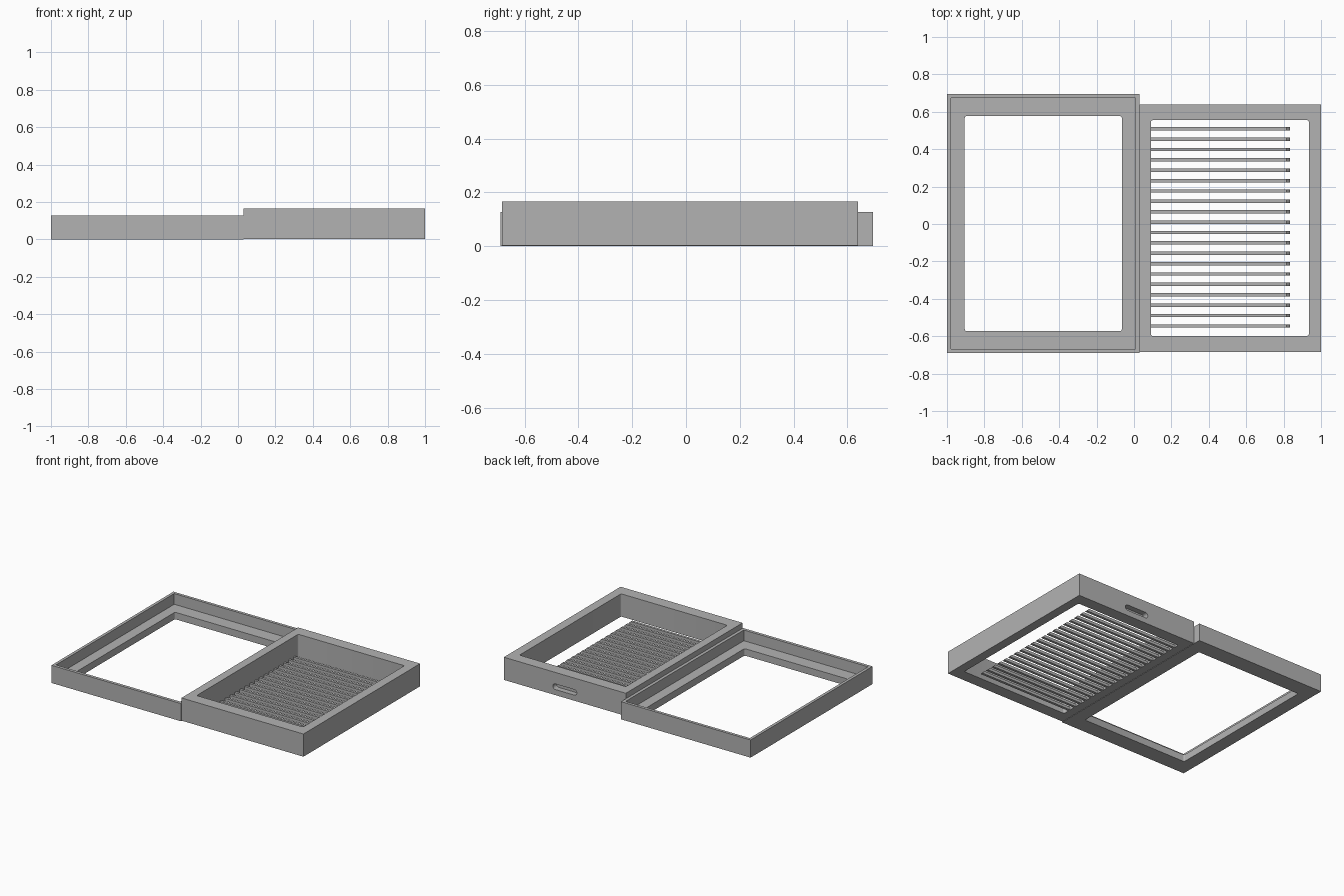
import bpy, bmesh, math

if "Cube" in bpy.data.objects:
    bpy.data.objects.remove(bpy.data.objects["Cube"])

grey = bpy.data.materials.new("plain grey")
grey.diffuse_color = (0.45, 0.45, 0.45, 1)
grey.use_nodes = True
grey.node_tree.nodes["Principled BSDF"].inputs["Base Color"].default_value = grey.diffuse_color


def prism(name, outline, start, end, place):
    """Extrude a 2D outline from start to end; place maps (u, v, w) to xyz."""
    bm = bmesh.new()
    a = [bm.verts.new(place(u, v, start)) for u, v in outline]
    b = [bm.verts.new(place(u, v, end)) for u, v in outline]
    bm.faces.new(a)
    bm.faces.new(b)
    for i in range(len(a)):
        j = (i + 1) % len(a)
        bm.faces.new((a[i], a[j], b[j], b[i]))
    bmesh.ops.recalc_face_normals(bm, faces=bm.faces)
    mesh = bpy.data.meshes.new(name)
    bm.to_mesh(mesh)
    bm.free()
    mesh.materials.append(grey)
    obj = bpy.data.objects.new(name, mesh)
    bpy.context.collection.objects.link(obj)
    return obj


def rect(u0, u1, v0, v1, r=0, steps=4):
    """Rectangle outline, with rounded corners when r is above zero."""
    if r == 0:
        return [(u0, v0), (u1, v0), (u1, v1), (u0, v1)]
    pts = []
    corners = [(u1 - r, v1 - r), (u0 + r, v1 - r), (u0 + r, v0 + r), (u1 - r, v0 + r)]
    for k, (cu, cv) in enumerate(corners):
        for i in range(steps + 1):
            t = math.pi / 2 * (k + i / steps)
            pts.append((cu + r * math.cos(t), cv + r * math.sin(t)))
    return pts


def cut(obj, cutter):
    """Subtract the cutter and remove it."""
    mod = obj.modifiers.new("cut", 'BOOLEAN')
    mod.object = cutter
    mod.solver = 'EXACT'
    bpy.context.view_layer.objects.active = obj
    bpy.ops.object.modifier_apply(modifier=mod.name)
    bpy.data.objects.remove(cutter)


def upright(u, v, w):
    return (u, v, w)


def along_y(u, v, w):
    return (u, w, v)


# Shallow lid frame: thin rim around a ledge with a window opening
lid = prism("lid_frame", rect(-1, 0.03, -0.69, 0.695), 0, 0.127, upright)
cut(lid, prism("rim_cutter", rect(-0.979, 0.008, -0.668, 0.674), 0.05, 0.3, upright))
cut(lid, prism("window_cutter", rect(-0.905, -0.065, -0.572, 0.577, 0.01), -0.1, 0.3, upright))

# Deep tray frame with a blind finger slot in its back wall
tray = prism("tray_frame", rect(0.03, 1, -0.685, 0.64), 0.003, 0.166, upright)
cut(tray, prism("tray_cutter", rect(0.09, 0.935, -0.598, 0.555, 0.01), -0.1, 0.3, upright))
cut(tray, prism("finger_slot_cutter", rect(0.42, 0.61, 0.043, 0.083, 0.0199, 6), 0.6, 0.7, along_y))

# Row of cantilevered slats with sloped tips
tip = [(0.085, 0.003), (0.835, 0.003), (0.815, 0.023), (0.085, 0.023)]
for i in range(20):
    y = -0.545 + i * 0.0555
    prism(f"slat_{i + 1}", tip, y - 0.009, y + 0.009, along_y)

for obj in (lid, tray):
    bpy.ops.object.select_all(action='DESELECT')
    obj.select_set(True)
    bpy.context.view_layer.objects.active = obj
    bpy.ops.object.shade_smooth_by_angle(angle=math.radians(30))
